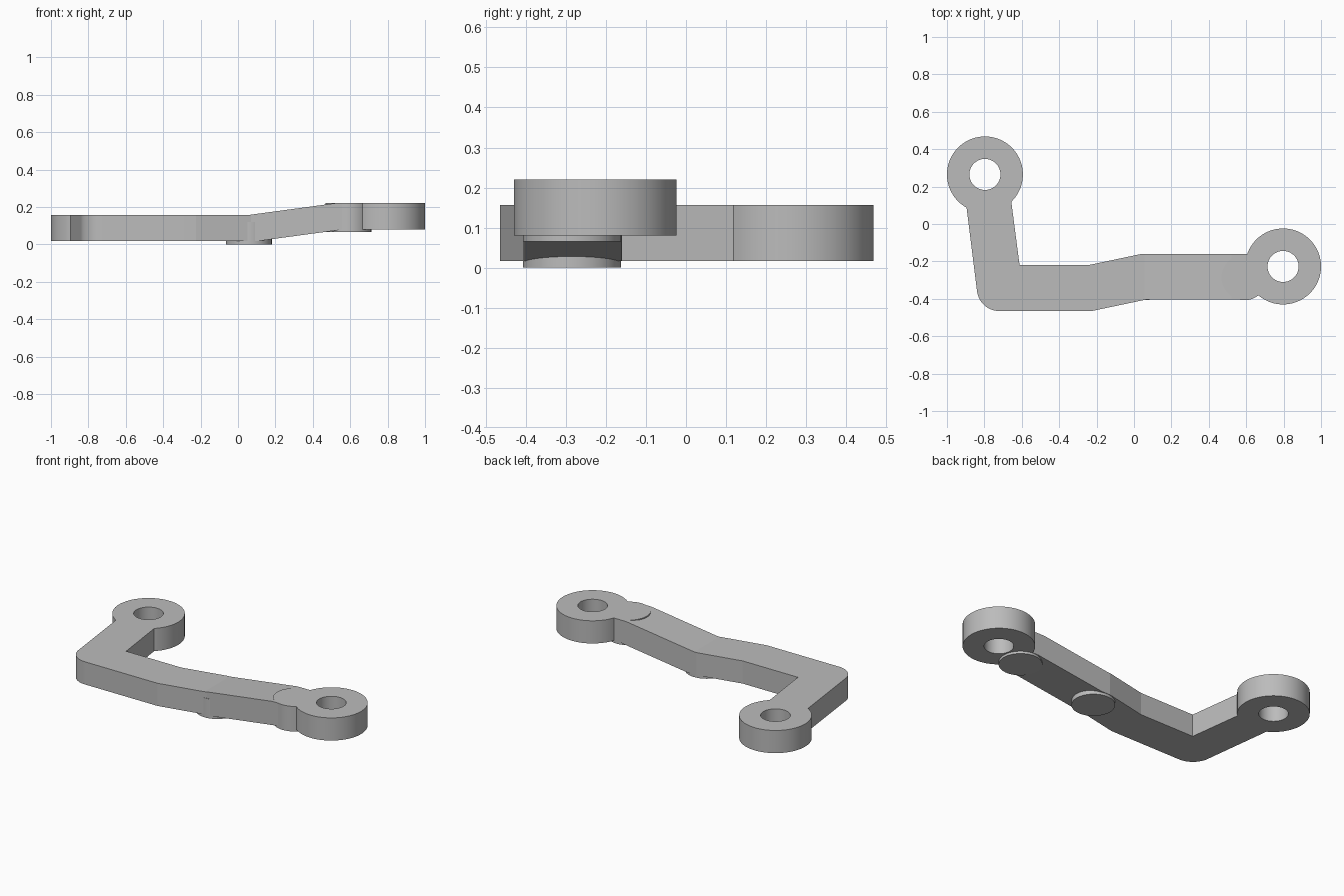
import bpy, bmesh
from math import radians, cos, sin
from mathutils import Vector

cube = bpy.data.objects.get("Cube")
if cube:
    bpy.data.objects.remove(cube, do_unlink=True)

GREY = (0.5, 0.5, 0.5, 1)
metal = bpy.data.materials.new("plain grey")
metal.use_nodes = True
metal.diffuse_color = GREY
metal.node_tree.nodes["Principled BSDF"].inputs["Base Color"].default_value = GREY

THICK = 0.14
LOW, HIGH = 0.017, 0.22      # arm underside at the low end, top at the high end


def finish(name, bm):
    bmesh.ops.recalc_face_normals(bm, faces=bm.faces)
    mesh = bpy.data.meshes.new(name)
    bm.to_mesh(mesh)
    bm.free()
    mesh.materials.append(metal)
    obj = bpy.data.objects.new(name, mesh)
    bpy.context.collection.objects.link(obj)
    return obj


def cylinder(name, x, y, r, z0, z1):
    bm = bmesh.new()
    bmesh.ops.create_cone(bm, cap_ends=True, segments=96, radius1=r, radius2=r, depth=z1 - z0)
    bmesh.ops.translate(bm, verts=bm.verts, vec=(x, y, (z0 + z1) / 2))
    return finish(name, bm)


def combine(target, tool, operation):
    mod = target.modifiers.new(tool.name, 'BOOLEAN')
    mod.operation, mod.solver, mod.object = operation, 'EXACT', tool
    bpy.context.view_layer.objects.active = target
    bpy.ops.object.modifier_apply(modifier=mod.name)
    bpy.data.objects.remove(tool, do_unlink=True)


def ramp(x, x0, x1, z0, z1):
    t = min(max((x - x0) / (x1 - x0), 0), 1)
    return z0 + t * (z1 - z0)


# Arm: plan outline with a rounded outer elbow
elbow = [(-0.72 + 0.12 * cos(radians(a)), -0.345 + 0.12 * sin(radians(a)))
         for a in (187 + 83 * i / 24 for i in range(25))]
outline = [(-0.903, 0.15)] + elbow + [
    (-0.225, -0.465), (0.07, -0.403), (0.6, -0.403), (0.65, -0.3), (0.65, -0.16),
    (0.04, -0.16), (-0.235, -0.218), (-0.612, -0.218), (-0.66, 0.15)]
bm = bmesh.new()
base = bm.faces.new([bm.verts.new((x, y, 0)) for x, y in outline])
up = bmesh.ops.extrude_face_region(bm, geom=[base])["geom"]
bmesh.ops.translate(bm, verts=[v for v in up if isinstance(v, bmesh.types.BMVert)],
                    vec=(0, 0, THICK))

# Step the arm up along its length
for x in (0.055, 0.1, 0.52, 0.565):
    bmesh.ops.bisect_plane(bm, geom=bm.verts[:] + bm.edges[:] + bm.faces[:],
                           plane_co=Vector((x, 0, 0)), plane_no=Vector((1, 0, 0)))
for v in bm.verts:
    if v.co.z > THICK / 2:
        v.co.z = ramp(v.co.x, 0.055, 0.52, LOW + THICK, HIGH)
    else:
        v.co.z = ramp(v.co.x, 0.1, 0.565, LOW, HIGH - THICK)
arm = finish("bent_lever_arm", bm)

# Round bosses under the arm and at its raised end
combine(arm, cylinder("lower_boss", 0.058, -0.285, 0.1225, 0, 0.12), 'UNION')
combine(arm, cylinder("end_boss", 0.59, -0.285, 0.1225, 0.065, HIGH), 'UNION')

# Pivot eyes at both ends, each with a through hole
for side, x, y, z0, z1 in (("right", -0.797, 0.265, LOW, LOW + THICK),
                           ("left", 0.797, -0.227, HIGH - THICK, HIGH)):
    combine(arm, cylinder(side + "_eye", x, y, 0.203, z0, z1), 'UNION')
    combine(arm, cylinder(side + "_hole", x, y, 0.083, z0 - 0.1, z1 + 0.1), 'DIFFERENCE')

# Smooth the round walls, keep the bends crisp
bpy.ops.object.select_all(action='DESELECT')
arm.select_set(True)
bpy.context.view_layer.objects.active = arm
bpy.ops.object.shade_smooth_by_angle(angle=radians(5))
